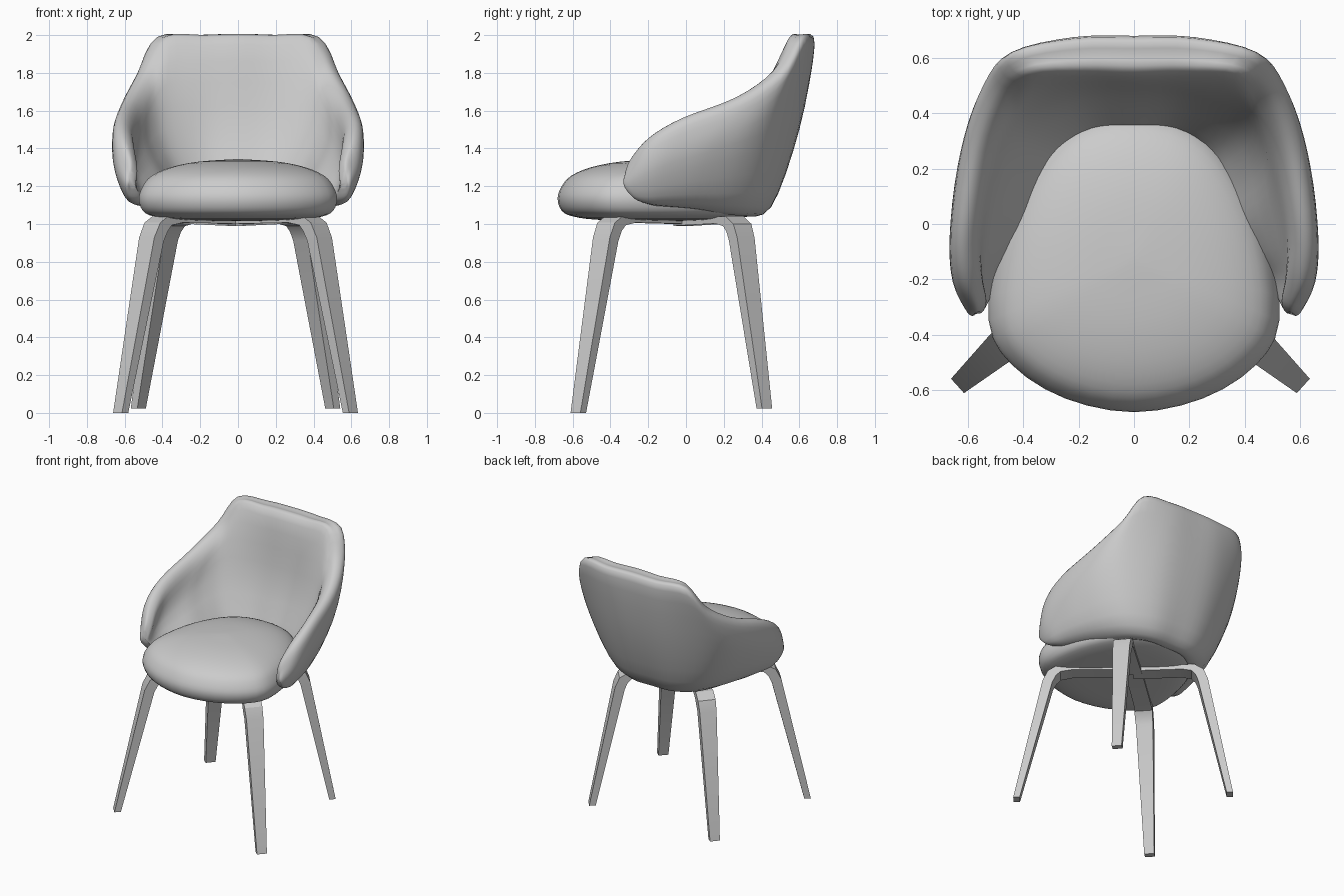
import bpy, bmesh
from mathutils import Vector as V

if "Cube" in bpy.data.objects:
    bpy.data.objects.remove(bpy.data.objects["Cube"])


def curve(pts, n, closed):
    """Smooth curve that passes through all points."""
    out, c = [], len(pts)
    for i in range(c if closed else c - 1):
        if closed:
            a, b, d, e = (pts[(i + k) % c] for k in (-1, 0, 1, 2))
        else:
            a, b, d, e = (pts[min(max(i + k, 0), c - 1)] for k in (-1, 0, 1, 2))
        for j in range(n):
            t = j / n
            out.append(0.5 * (2 * b + (d - a) * t + (2 * a - 5 * b + 4 * d - e) * t * t
                              + (3 * b - a - 3 * d + e) * t ** 3))
    return out if closed else out + [pts[-1].copy()]


def loft(name, rings, n_ring=1, n_along=1, angle=0.6):
    """Skin closed rings into a capped solid."""
    rings = [curve(r, n_ring, True) for r in rings]
    rings = list(zip(*[curve(list(c), n_along, False) for c in zip(*rings)]))
    bm = bmesh.new()
    grid = [[bm.verts.new(p) for p in r] for r in rings]
    m = len(grid[0])
    for r, s in zip(grid, grid[1:]):
        for i in range(m):
            bm.faces.new((r[i], r[(i + 1) % m], s[(i + 1) % m], s[i]))
    bm.faces.new(grid[0])
    bm.faces.new(grid[-1])
    bmesh.ops.recalc_face_normals(bm, faces=bm.faces)
    me = bpy.data.meshes.new(name)
    bm.to_mesh(me)
    bm.free()
    ob = bpy.data.objects.new(name, me)
    bpy.context.collection.objects.link(ob)
    bpy.ops.object.select_all(action='DESELECT')
    ob.select_set(True)
    bpy.context.view_layer.objects.active = ob
    bpy.ops.object.shade_smooth_by_angle(angle=angle)
    return ob


# Seat cushion: one outline scaled through stacked levels
half = [(0, -0.68), (0.25, -0.63), (0.44, -0.51), (0.525, -0.35),
        (0.49, -0.05), (0.38, 0.2), (0.22, 0.36), (0, 0.41)]
outline = half + [(-x, y) for x, y in half[-2:0:-1]]
levels = [(0.04, 1.015), (0.6, 1.022), (0.85, 1.04), (0.96, 1.07), (1, 1.135),
          (0.96, 1.2), (0.87, 1.255), (0.68, 1.3), (0.4, 1.33), (0.04, 1.343)]
loft("seat_cushion", [[V((x * s, -0.13 + (y + 0.13) * s, z)) for x, y in outline]
                      for s, z in levels], 3, 3)

# Back and arm shell: outer rim, waist and base points, rim and base thickness
stations = [
    ((0, 0.68, 1.95), (0, 0.60, 1.5), (0, 0.45, 1.09), 0.15, 0.14),
    ((0.22, 0.675, 1.945), (0.24, 0.58, 1.5), (0.18, 0.44, 1.09), 0.15, 0.14),
    ((0.445, 0.62, 1.935), (0.47, 0.475, 1.5), (0.34, 0.36, 1.095), 0.13, 0.16),
    ((0.545, 0.50, 1.76), (0.58, 0.33, 1.45), (0.44, 0.23, 1.10), 0.12, 0.19),
    ((0.62, 0.28, 1.62), (0.635, 0.12, 1.38), (0.515, 0.05, 1.11), 0.11, 0.20),
    ((0.66, -0.02, 1.51), (0.655, -0.08, 1.32), (0.56, -0.10, 1.115), 0.10, 0.16),
    ((0.65, -0.20, 1.41), (0.645, -0.22, 1.26), (0.58, -0.20, 1.12), 0.10, 0.10),
    ((0.60, -0.30, 1.30), (0.60, -0.32, 1.21), (0.575, -0.28, 1.14), 0.07, 0.06)]


def section(rim, waist, base, t, tb):
    rim, waist, base = V(rim), V(waist), V(base)
    n = (V((0, -0.1, 0)) - V((waist.x, waist.y, 0))).normalized()
    return [base, waist, rim, rim + n * t * 0.45 + V((0, 0, 0.05)), rim + n * t,
            waist + n * (t + tb) * 0.5, base + n * tb]


right = [section(*s) for s in stations]
mid = sum(right[-1], V()) / 7
right.append([mid + (p - mid) * 0.4 + V((0, -0.03, 0)) for p in right[-1]])
left = [[V((-p.x, p.y, p.z)) for p in r] for r in right[:0:-1]]
loft("back_and_arm_shell", left + right, 4, 4, angle=1.3)


# Bent flat legs running to the centre under the seat
def leg(name, path, widths, thick):
    path = [V(p) for p in path]
    out = V((path[0].x - path[-1].x, path[0].y - path[-1].y, 0)).normalized()
    side = V((0, 0, 1)).cross(out)
    rings = []
    for i, (p, w, t) in enumerate(zip(path, widths, thick)):
        tan = (path[min(i + 1, len(path) - 1)] - path[max(i - 1, 0)]).normalized()
        nrm = out if i == 0 else side.cross(tan).normalized()
        rings.append([p + side * w * a / 2 + nrm * t * b / 2
                      for a, b in ((-1, -1), (1, -1), (1, 1), (-1, 1))])
    ob = loft(name, rings, angle=0.5)
    ob.modifiers.new("Mirror", 'MIRROR')
    ob.location.x = -0.013


widths = (0.07, 0.12, 0.125, 0.125, 0.12, 0.12)
thick = (0.045, 0.07, 0.07, 0.055, 0.035, 0.03)
leg("front_legs", [(0.608, -0.57, 0), (0.445, -0.425, 0.92), (0.42, -0.405, 0.985),
                   (0.385, -0.37, 1.02), (0.32, -0.31, 1.025), (0, -0.02, 1.015)], widths, thick)
leg("rear_legs", [(0.515, 0.415, 0.022), (0.37, 0.295, 0.92), (0.35, 0.28, 0.98),
                  (0.315, 0.25, 1.015), (0.26, 0.20, 1.02), (0, -0.02, 1.005)], widths, thick)
